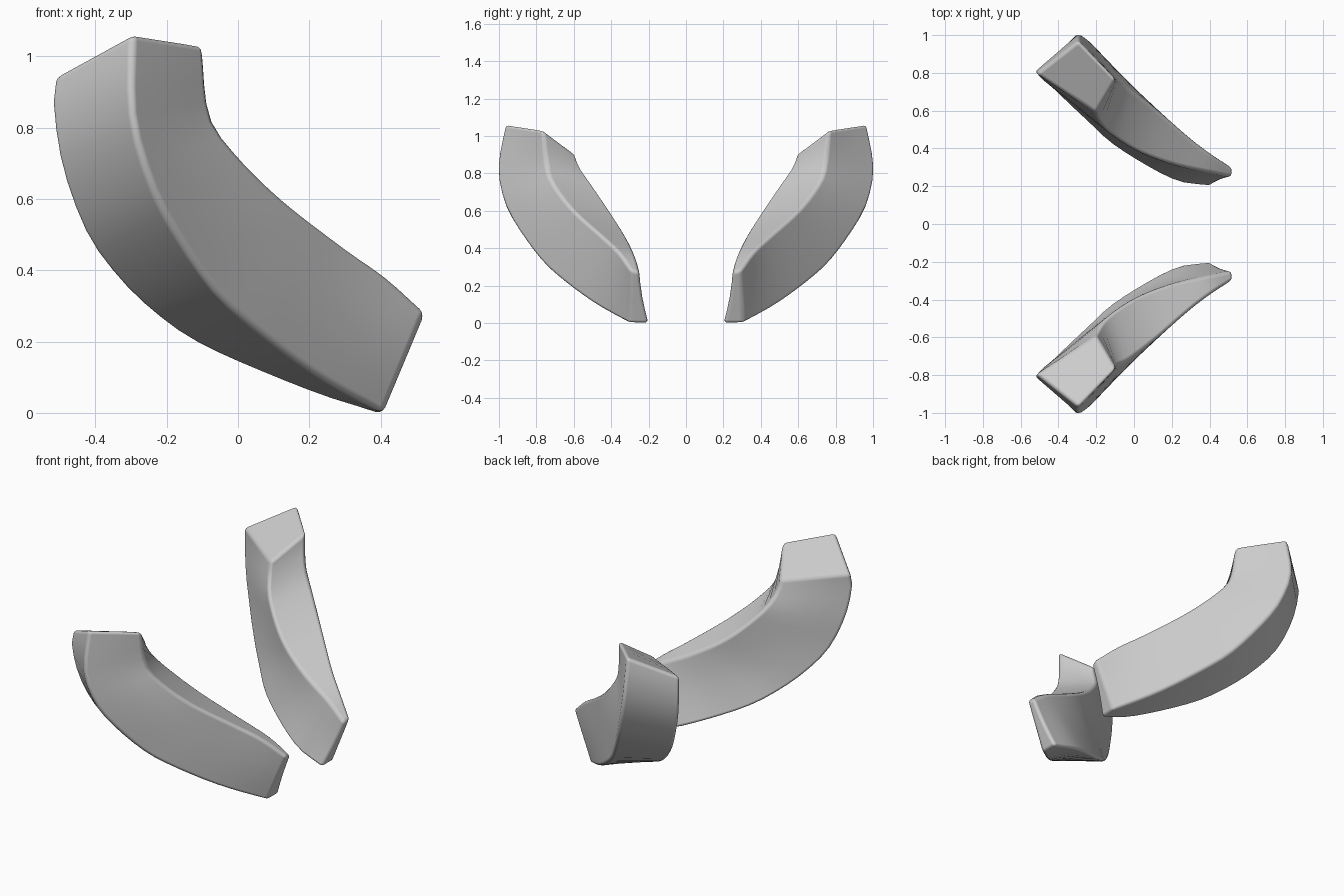
import bpy, bmesh, math
from mathutils import Vector

if "Cube" in bpy.data.objects:
    bpy.data.objects.remove(bpy.data.objects["Cube"])

# The four long edges of one curved bar, each from the tall end to the low tip
RAILS = [
    # back lower edge
    [(-.518, -.795, .943), (-.526, -.805, .86), (-.5, -.778, .69), (-.44, -.728, .52), (-.37, -.66, .41),
     (-.26, -.555, .295), (-.1, -.41, .185), (.2, -.235, .06), (.405, -.2, -.003)],
    # front lower edge
    [(-.295, -.97, 1.064), (-.297, -1.01, .85), (-.26, -.99, .69), (-.2, -.93, .55),
     (-.07, -.79, .35), (.05, -.67, .235), (.22, -.495, .105), (.405, -.305, -.003)],
    # front upper edge
    [(-.095, -.765, 1.033), (-.078, -.745, .845), (-.017, -.71, .743), (.12, -.605, .605),
     (.3, -.45, .465), (.415, -.365, .383), (.525, -.297, .283)],
    # back upper edge
    [(-.2, -.59, .9), (-.192, -.56, .825), (-.135, -.485, .72), (.015, -.385, .572),
     (.2, -.316, .458), (.4, -.272, .36), (.52, -.248, .273)],
]
RINGS = 22


def smooth_rail(points, count):
    """Catmull-Rom curve through the points, resampled evenly by length."""
    p = [Vector(v) for v in points]
    p = [2 * p[0] - p[1]] + p + [2 * p[-1] - p[-2]]
    dense = []
    for i in range(1, len(p) - 2):
        a, b, c, d = p[i - 1:i + 3]
        for k in range(20):
            t = k / 20
            dense.append(.5 * (2 * b + (c - a) * t + (2 * a - 5 * b + 4 * c - d) * t ** 2
                               + (3 * b - a - 3 * c + d) * t ** 3))
    dense.append(p[-2])
    lengths = [0.0]
    for a, b in zip(dense, dense[1:]):
        lengths.append(lengths[-1] + (b - a).length)
    out, j = [], 0
    for i in range(count):
        target = lengths[-1] * i / (count - 1)
        while j < len(dense) - 2 and lengths[j + 1] < target:
            j += 1
        f = (target - lengths[j]) / (lengths[j + 1] - lengths[j])
        out.append(dense[j].lerp(dense[j + 1], f))
    return out


def section(a, b, c, d, t):
    """Cross-section loop; the two broad sides are subdivided, the tip is pinched."""
    pinch = .009 * max(0, (t - .8) / .2)
    front = [b.lerp(c, k / 4) for k in range(5)]
    back = [d.lerp(a, k / 4) - Vector((0, pinch * math.sin(math.pi * k / 4), 0)) for k in range(5)]
    return front + back


def curved_bar(name, side):
    rails = [smooth_rail(r, RINGS) for r in RAILS]
    bm = bmesh.new()
    rings = []
    for i in range(RINGS):
        loop = section(*[r[i] for r in rails], i / (RINGS - 1))
        rings.append([bm.verts.new((v.x, v.y * side, v.z)) for v in loop])
    for a, b in zip(rings, rings[1:]):
        for k in range(len(a)):
            n = (k + 1) % len(a)
            bm.faces.new((a[k], a[n], b[n], b[k]))
    bm.faces.new(rings[0])
    bm.faces.new(rings[-1])
    bmesh.ops.recalc_face_normals(bm, faces=bm.faces)
    for f in bm.faces:
        f.smooth = True
    mesh = bpy.data.meshes.new(name)
    bm.to_mesh(mesh)
    bm.free()
    ob = bpy.data.objects.new(name, mesh)
    bpy.context.collection.objects.link(ob)
    # softly rounded long edges and end rims
    bev = ob.modifiers.new("rounded_edges", 'BEVEL')
    bev.width = .02
    bev.segments = 3
    bev.limit_method = 'ANGLE'
    bev.angle_limit = .6
    bev.harden_normals = True


# Front bar and its mirrored twin
curved_bar("front_curved_bar", 1)
curved_bar("back_curved_bar", -1)
